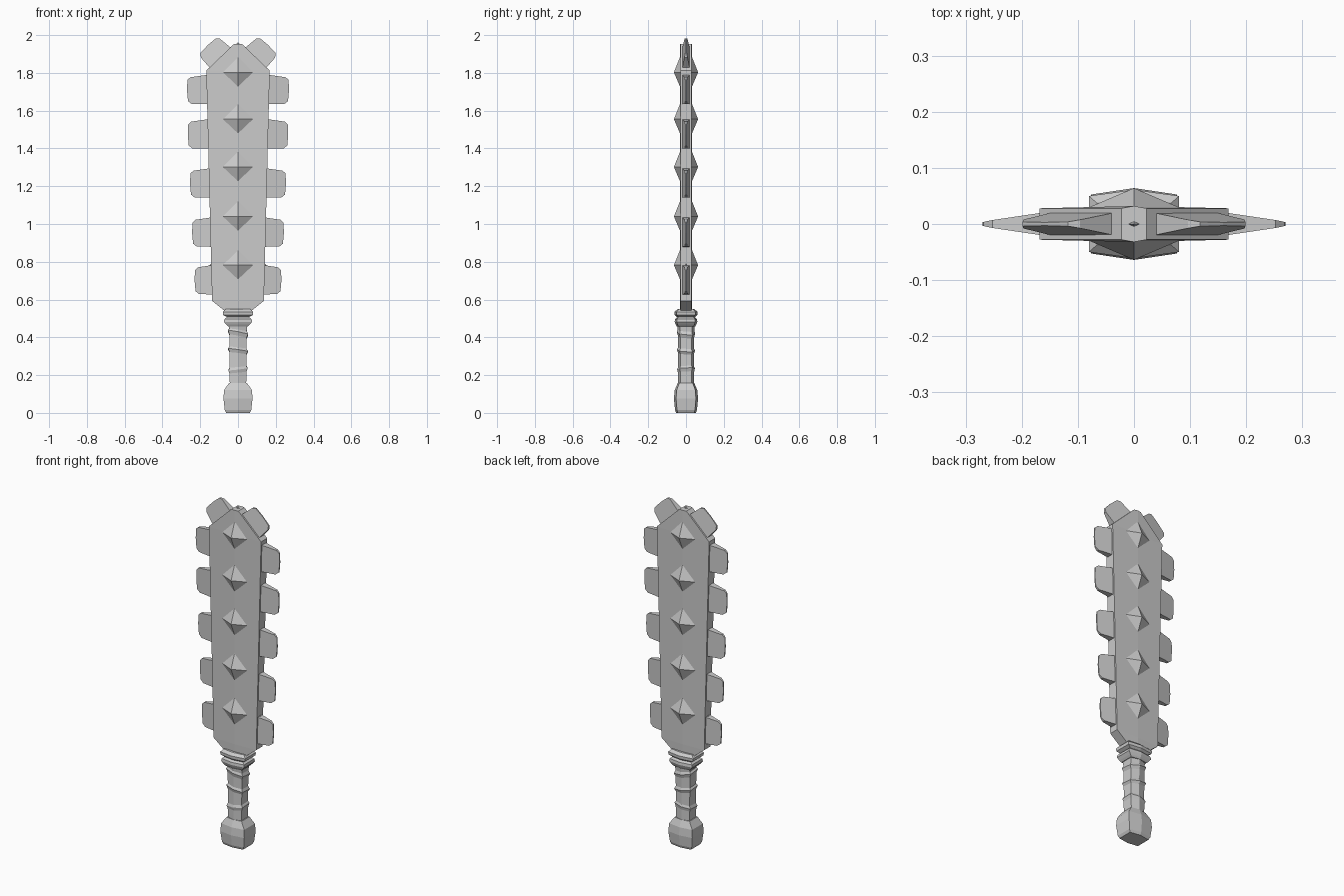
import bpy, bmesh, math
from mathutils import Vector, Matrix

if "Cube" in bpy.data.objects:
    bpy.data.objects.remove(bpy.data.objects["Cube"])


def finish(name, bm):
    bmesh.ops.recalc_face_normals(bm, faces=bm.faces)
    me = bpy.data.meshes.new(name)
    bm.to_mesh(me)
    bm.free()
    ob = bpy.data.objects.new(name, me)
    bpy.context.collection.objects.link(ob)
    return ob


def loft(name, rows, shoulder):
    """Six-sided stack; each row is (z, half width x, half depth y, tilt)."""
    bm = bmesh.new()
    rings = []
    for z, a, b, tilt in rows:
        s = b * shoulder
        pts = [(a, s), (0, b), (-a, s), (-a, -s), (0, -b), (a, -s)]
        rings.append([bm.verts.new((x, y, z + tilt * (x + y * 0.5))) for x, y in pts])
    for lo, hi in zip(rings, rings[1:]):
        for i in range(6):
            j = (i + 1) % 6
            bm.faces.new((lo[i], lo[j], hi[j], hi[i]))
    bm.faces.new(rings[0])
    bm.faces.new(rings[-1])
    return finish(name, bm)


# Pommel, wrapped grip and double collar
loft("pommel", [(0, .062, .052, 0), (.015, .07, .058, 0), (.075, .077, .064, 0),
                (.12, .074, .06, 0), (.158, .048, .044, 0)], .82)
loft("grip", [(.14, .043, .043, 0), (.215, .045, .043, .1), (.232, .051, .047, .12),
              (.245, .044, .042, .1), (.315, .045, .042, -.12), (.332, .053, .048, -.15),
              (.345, .045, .042, -.12), (.405, .046, .043, -.2), (.425, .054, .049, -.2),
              (.438, .046, .044, -.15), (.48, .05, .048, 0)], .7)
loft("collar", [(.457, .052, .048, 0), (.467, .062, .054, 0), (.482, .074, .06, 0),
                (.497, .072, .058, 0), (.507, .058, .048, 0), (.518, .078, .06, 0),
                (.535, .08, .061, 0), (.549, .066, .045, 0)], .82)

# Blade: flat paddle with a faint centre ridge on both faces
bm = bmesh.new()
outline = [(.535, .065), (.593, .137), (1.812, .168), (1.952, .022)]
front, back = [], []
for side, y0 in ((front, -1), (back, 1)):
    for z, w in outline:
        side.append([bm.verts.new((x, y0 * y, z)) for x, y in
                     ((-w, .028), (0, .032), (w, .028))])
    for lo, hi in zip(side, side[1:]):
        for i in range(2):
            bm.faces.new((lo[i], lo[i + 1], hi[i + 1], hi[i]))
for k in range(3):
    for i in (0, 2):
        bm.faces.new((front[k][i], front[k + 1][i], back[k + 1][i], back[k][i]))
for k in (0, 3):
    bm.faces.new(front[k] + back[k][::-1])
finish("blade", bm)


def tooth(name, pos, angle, length, sign):
    """Wedge whose local x points away from the blade edge."""
    L = length
    pts = [(-.03, -.079), (L - .022, -.074), (L - .003, -.058), (L, 0),
           (L - .004, .054), (L - .02, .068), (-.03, .08)]
    bm = bmesh.new()
    sides = []
    for s in (-1, 1):
        sides.append([bm.verts.new((u, s * (.003 + .021 * min(1, (L - u) / L)), v))
                      for u, v in pts])
        bm.faces.new(sides[-1])
    n = len(pts)
    for i in range(n):
        j = (i + 1) % n
        bm.faces.new((sides[0][i], sides[0][j], sides[1][j], sides[1][i]))
    m = Matrix.Translation(pos) @ Matrix.Rotation(-angle, 4, 'Y')
    bm.transform(Matrix.Diagonal((sign, 1, 1, 1)) @ m)
    finish(name, bm)


# Edge teeth, five per side plus one on each slanted tip edge
teeth = [(.705, .23), (.957, .243), (1.217, .254), (1.477, .266), (1.712, .27)]
for sign, label in ((1, "right"), (-1, "left")):
    for i, (z, tip) in enumerate(teeth):
        edge = .137 + (z - .593) * .0255
        tooth(f"tooth_{label}_{i + 1}", (edge, 0, z), math.radians(-2), tip - edge, sign)
    tooth(f"tip_tooth_{label}", (.095, 0, 1.882), math.radians(46), .092, sign)

# Pyramid studs poking through both faces
for i, z in enumerate((.782, 1.04, 1.302, 1.555, 1.803)):
    bm = bmesh.new()
    ring = [bm.verts.new(p) for p in
            ((.085, 0, z), (0, 0, z + .135), (-.085, 0, z), (0, 0, z - .125))]
    ring[0].co.x, ring[2].co.x = .15, -.15
    ring[1].co.z, ring[3].co.z = z + .16, z - .15
    for y in (-.064, .064):
        apex = bm.verts.new((0, y, z))
        for k in range(4):
            bm.faces.new((ring[k], ring[(k + 1) % 4], apex))
    finish(f"stud_{i + 1}", bm)
